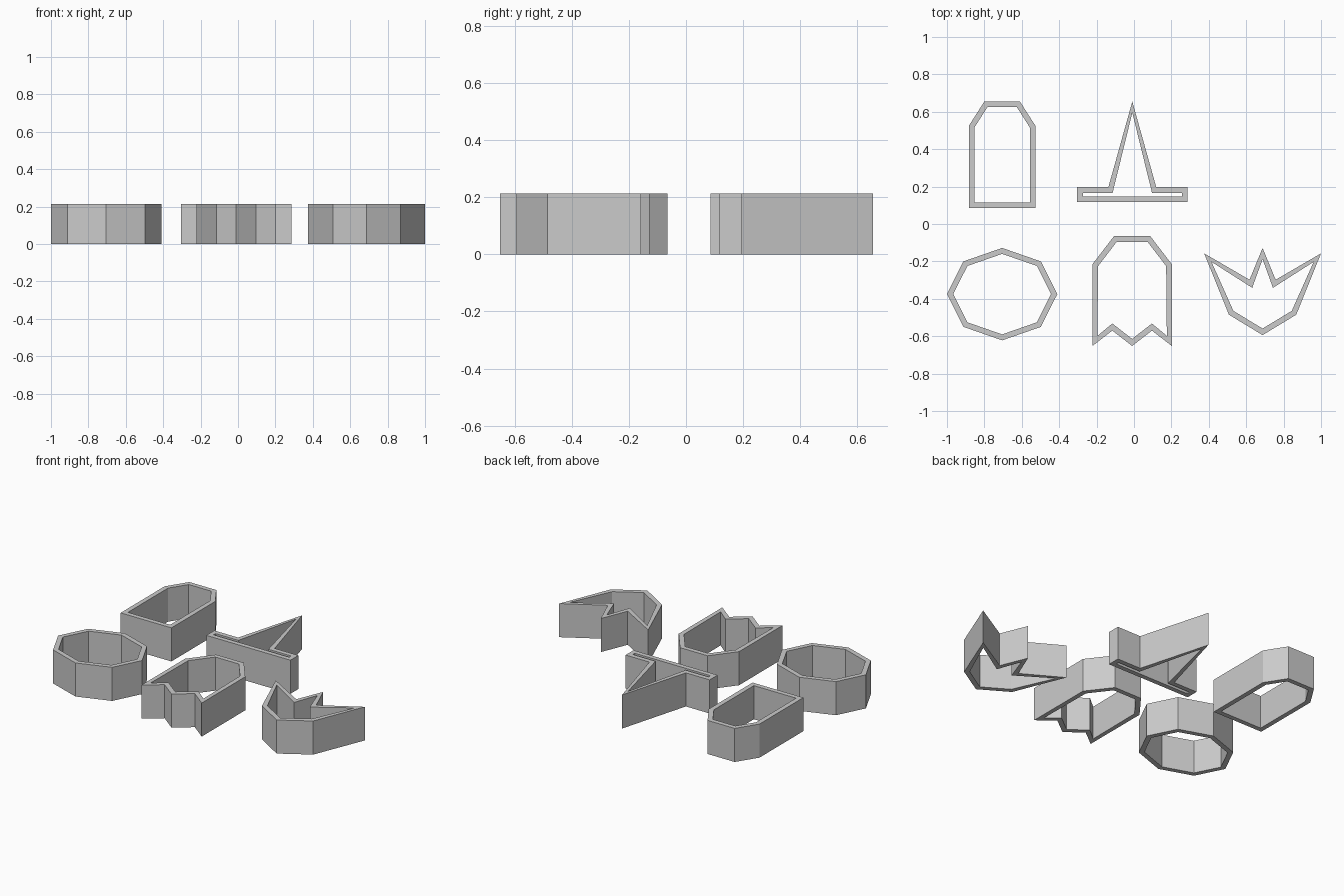
import bpy
import bmesh
from mathutils import Vector

HEIGHT = 0.213
WALL = 0.03

cube = bpy.data.objects.get("Cube")
if cube:
    bpy.data.objects.remove(cube, do_unlink=True)

grey = bpy.data.materials.new("light_grey")
grey.use_nodes = True
colour = (0.6, 0.6, 0.6, 1.0)
grey.diffuse_color = colour
grey.node_tree.nodes["Principled BSDF"].inputs["Base Color"].default_value = colour


def inset(points):
    """Offset a clockwise outline inward, limiting the mitre at sharp tips."""
    result = []
    for i, p in enumerate(points):
        d_in = (p - points[i - 1]).normalized()
        d_out = (points[(i + 1) % len(points)] - p).normalized()
        n_in = Vector((d_in.y, -d_in.x))
        n_out = Vector((d_out.y, -d_out.x))
        mitre = (n_in + n_out).normalized()
        result.append(p + mitre * WALL / max(mitre.dot(n_in), 0.5))
    return result


def cutter_ring(name, centre, half):
    """Mirror a right-hand half outline and raise it as an open-ended wall."""
    left = [(-x, y) for x, y in reversed(half) if x > 0]
    outer = [Vector((centre + x, y)) for x, y in half + left]
    inner = inset(outer)
    bm = bmesh.new()
    loops = [[bm.verts.new((p.x, p.y, z)) for p in pts]
             for pts, z in ((outer, 0), (outer, HEIGHT), (inner, HEIGHT), (inner, 0))]
    count = len(outer)
    for k, loop in enumerate(loops):
        above = loops[(k + 1) % len(loops)]
        for i in range(count):
            j = (i + 1) % count
            bm.faces.new((loop[i], loop[j], above[j], above[i]))
    bmesh.ops.recalc_face_normals(bm, faces=bm.faces)
    mesh = bpy.data.meshes.new(name)
    bm.to_mesh(mesh)
    bm.free()
    mesh.materials.append(grey)
    bpy.context.collection.objects.link(bpy.data.objects.new(name, mesh))


# Half outlines run from the top of each shape down its right side
cutter_ring("gravestone_ring", -0.705,
            [(0.095, 0.655), (0.178, 0.525), (0.178, 0.085)])
cutter_ring("pointed_hat_ring", -0.009,
            [(0, 0.655), (0.128, 0.197), (0.295, 0.197), (0.295, 0.117)])
cutter_ring("octagon_ring", -0.705,
            [(0, -0.128), (0.207, -0.2), (0.295, -0.375), (0.207, -0.55), (0, -0.622)])
cutter_ring("ghost_ring", -0.01,
            [(0.097, -0.065), (0.212, -0.215), (0.212, -0.652),
             (0.106, -0.57), (0, -0.652)])
cutter_ring("tulip_ring", 0.6875,
            [(0, -0.128), (0.07, -0.298), (0.3125, -0.157),
             (0.18, -0.485), (0, -0.594)])
